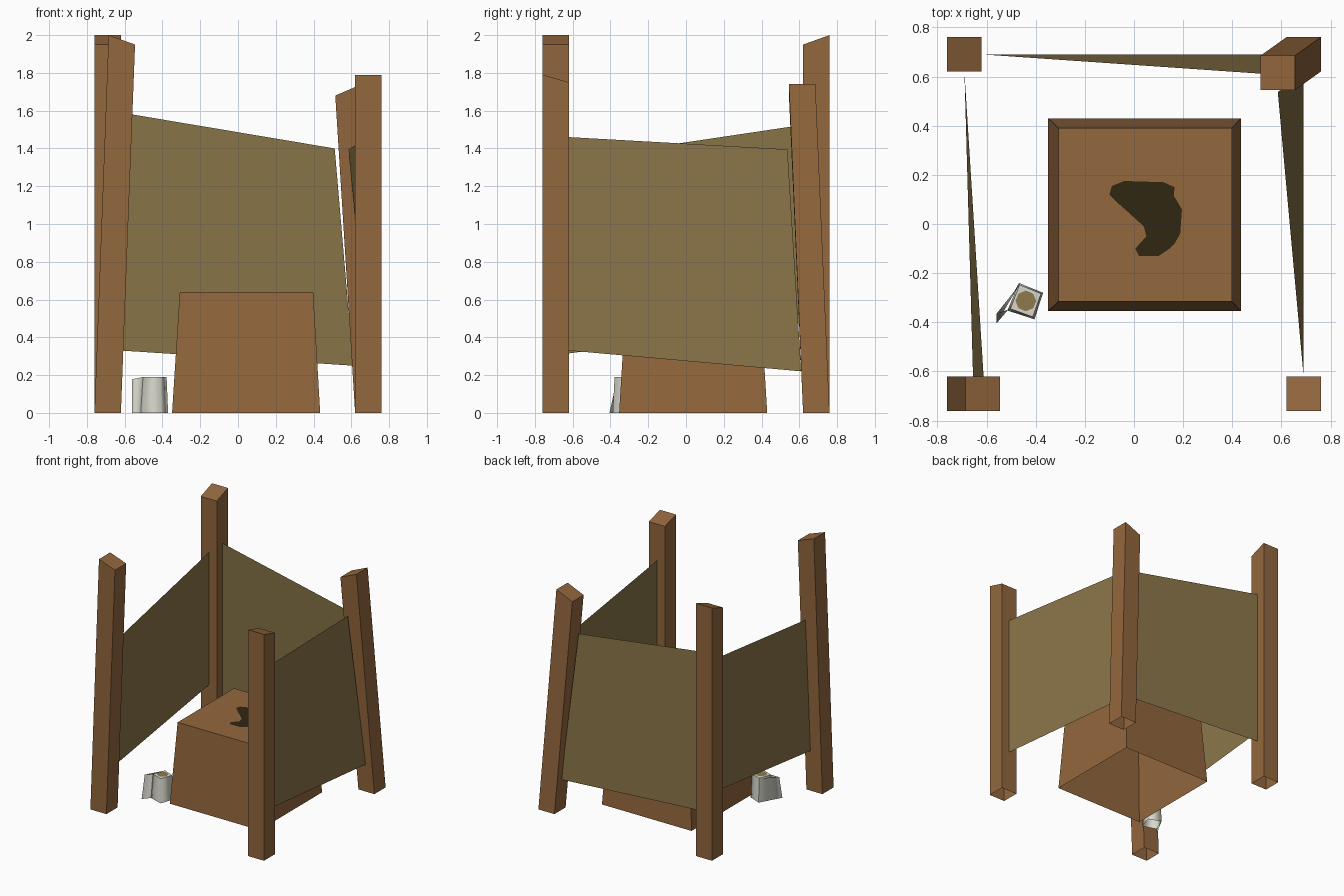
import bpy, bmesh, math

if "Cube" in bpy.data.objects:
    bpy.data.objects.remove(bpy.data.objects["Cube"])


def material(name, rgb):
    m = bpy.data.materials.new(name)
    m.diffuse_color = (*rgb, 1)
    m.use_nodes = True
    m.node_tree.nodes["Principled BSDF"].inputs["Base Color"].default_value = m.diffuse_color
    return m


WOOD = material("brown wood", (0.29, 0.135, 0.047))
CLOTH = material("olive cloth", (0.25, 0.178, 0.064))
DARK = material("dark hole", (0.03, 0.02, 0.006))
PAPER = material("off white paper", (0.68, 0.68, 0.60))
CARD = material("tan cardboard", (0.28, 0.19, 0.075))


def make(name, verts, faces, mat):
    me = bpy.data.meshes.new(name)
    bm = bmesh.new()
    vs = [bm.verts.new(v) for v in verts]
    for f in faces:
        bm.faces.new([vs[i] for i in f])
    bmesh.ops.recalc_face_normals(bm, faces=bm.faces[:])
    bm.to_mesh(me)
    bm.free()
    me.materials.append(mat)
    ob = bpy.data.objects.new(name, me)
    bpy.context.collection.objects.link(ob)
    return ob


def rect(cx, cy, hx, hy):
    return [(cx - hx, cy - hy), (cx + hx, cy - hy), (cx + hx, cy + hy), (cx - hx, cy + hy)]


def open_box(name, bottom, top, zs, mat):
    """Four walls and a top, open underneath; zs gives each top corner height."""
    verts = [(x, y, 0) for x, y in bottom] + [(x, y, z) for (x, y), z in zip(top, zs)]
    faces = [(i, (i + 1) % 4, (i + 1) % 4 + 4, i + 4) for i in range(4)] + [(4, 5, 6, 7)]
    return make(name, verts, faces, mat)


# Leaning posts with slanted tops: base centre, top centre, corner heights
H = 0.07
posts = [
    ("front_left_post", (-0.69, -0.69), (-0.615, -0.69), (2.0, 1.95, 1.95, 2.0)),
    ("front_right_post", (0.69, -0.69), (0.69, -0.69), (1.79, 1.79, 1.75, 1.75)),
    ("back_right_post", (0.69, 0.69), (0.585, 0.615), (1.68, 1.74, 1.74, 1.68)),
    ("back_left_post", (-0.69, 0.69), (-0.69, 0.69), (1.95, 1.95, 2.0, 2.0)),
]
for name, base, top, zs in posts:
    open_box(name, rect(*base, H, H), rect(*top, H, H), zs, WOOD)

# Cloth sheets hung between the posts
panels = [
    ("back_sheet", [(-0.62, 0.69, 0.33), (0.61, 0.69, 0.25), (0.512, 0.612, 1.40), (-0.62, 0.69, 1.59)]),
    ("right_sheet", [(0.69, -0.62, 0.33), (0.69, 0.61, 0.22), (0.585, 0.537, 1.395), (0.69, -0.62, 1.46)]),
    ("left_sheet", [(-0.655, -0.62, 0.315), (-0.69, 0.62, 0.475), (-0.69, 0.62, 1.525), (-0.612, -0.62, 1.34)]),
]
for name, corners in panels:
    make(name, corners, [(0, 1, 2, 3)], CLOTH)

# Tapered bench
open_box("bench", rect(0.043, 0.038, 0.392, 0.392), rect(0.045, 0.038, 0.353, 0.353), (0.64,) * 4, WOOD)

# Irregular hole in the bench top
outline = [(-0.10, 0.12), (-0.09, 0.155), (-0.04, 0.175), (0.12, 0.17), (0.165, 0.15),
           (0.162, 0.115), (0.195, 0.06), (0.188, -0.04), (0.165, -0.08), (0.145, -0.10),
           (0.10, -0.13), (0.02, -0.13), (0.005, -0.10), (0.05, -0.05), (0.04, -0.01),
           (-0.02, 0.045), (-0.06, 0.08)]
make("bench_hole", [(x, y, 0.643) for x, y in outline], [tuple(range(len(outline)))], DARK)

# Paper roll
roll = open_box("paper_roll",
                [(-0.515, -0.352), (-0.405, -0.388), (-0.37, -0.28), (-0.468, -0.24)],
                [(-0.503, -0.345), (-0.412, -0.378), (-0.378, -0.283), (-0.466, -0.247)],
                (0.19,) * 4, PAPER)
# Loose end of the paper
tail = make("paper_tail",
            [(-0.515, -0.352, 0), (-0.56, -0.405, 0), (-0.56, -0.366, 0.178), (-0.503, -0.345, 0.19),
             (-0.468, -0.24, 0), (-0.466, -0.247, 0.19)],
            [(0, 1, 2, 3), (1, 4, 5, 2)], PAPER)
for ob in (roll, tail):
    for p in ob.data.polygons:
        p.use_smooth = abs(p.normal.z) < 0.7

# Cardboard core
make("roll_core", [(-0.44 + 0.042 * math.cos(i * math.pi / 4), -0.313 + 0.042 * math.sin(i * math.pi / 4), 0.193)
                   for i in range(8)], [tuple(range(8))], CARD)
